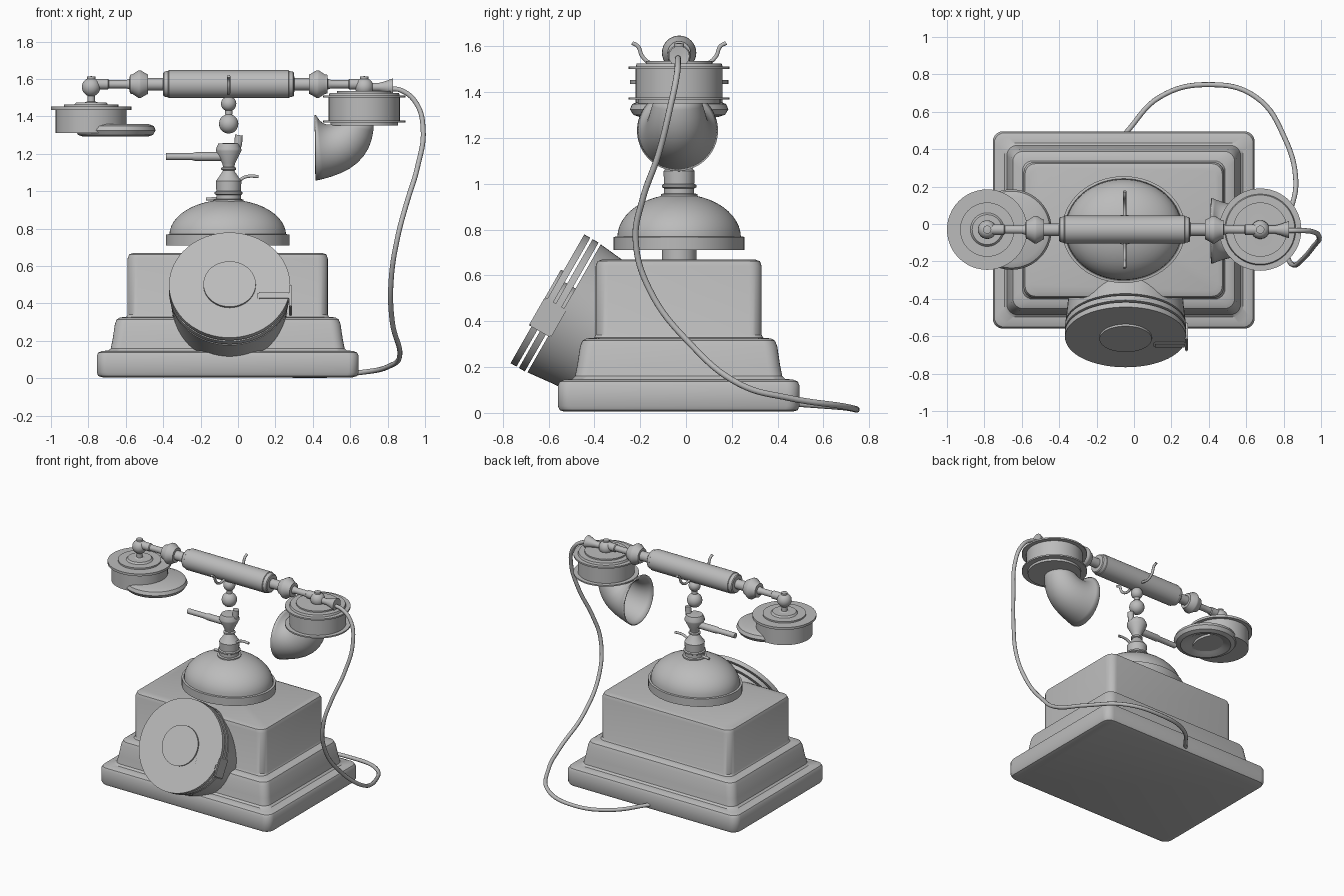
import bpy, bmesh, math
from mathutils import Matrix, Vector

if "Cube" in bpy.data.objects:
    bpy.data.objects.remove(bpy.data.objects["Cube"], do_unlink=True)

GREY = (0.5, 0.5, 0.5, 1)
grey = bpy.data.materials.new("plain grey")
grey.use_nodes = True
grey.diffuse_color = GREY
grey.node_tree.nodes["Principled BSDF"].inputs["Base Color"].default_value = GREY

CX, CY = -0.05, -0.03          # centre of the body
EAR_X, MIC_X = -0.785, 0.675   # the two ends of the handset


def finish(name, bm, matrix=Matrix(), angle=35):
    bmesh.ops.remove_doubles(bm, verts=bm.verts, dist=1e-5)
    bmesh.ops.recalc_face_normals(bm, faces=bm.faces)
    mesh = bpy.data.meshes.new(name)
    bm.to_mesh(mesh)
    bm.free()
    mesh.materials.append(grey)
    mesh.shade_smooth()
    mesh.set_sharp_from_angle(angle=math.radians(angle))
    ob = bpy.data.objects.new(name, mesh)
    ob.matrix_world = matrix
    bpy.context.collection.objects.link(ob)
    return ob


def loft(name, rings, matrix=Matrix(), caps=True):
    """Skin a list of closed rings that all have the same point count."""
    bm = bmesh.new()
    rows = [[bm.verts.new(p) for p in ring] for ring in rings]
    n = len(rows[0])
    for a, b in zip(rows, rows[1:]):
        for i in range(n):
            j = (i + 1) % n
            bm.faces.new((a[i], a[j], b[j], b[i]))
    if caps:
        bm.faces.new(rows[0])
        bm.faces.new(rows[-1])
    return finish(name, bm, matrix)


def circle(n=40):
    return [(math.cos(math.tau * i / n), math.sin(math.tau * i / n)) for i in range(n)]


def lathe(name, profile, matrix=Matrix(), n=40):
    """Turn (radius, height) points about the local z axis."""
    return loft(name, [[(max(r, 1e-4) * c, max(r, 1e-4) * s, z) for c, s in circle(n)]
                       for r, z in profile], matrix)


def ball(r, z, steps=10):
    return [(r * math.sin(math.pi * i / steps), z - r * math.cos(math.pi * i / steps))
            for i in range(steps + 1)]


def at(x, y=CY, z=0):
    return Matrix.Translation((x, y, z))


def tube(name, points, radius):
    curve = bpy.data.curves.new(name, "CURVE")
    curve.dimensions = "3D"
    curve.bevel_depth = radius
    curve.bevel_resolution = 3
    curve.use_fill_caps = True
    curve.resolution_u = 8
    spline = curve.splines.new("BEZIER")
    spline.bezier_points.add(len(points) - 1)
    for bp, p in zip(spline.bezier_points, points):
        bp.co = p
        bp.handle_left_type = bp.handle_right_type = "AUTO"
    curve.materials.append(grey)
    ob = bpy.data.objects.new(name, curve)
    bpy.context.collection.objects.link(ob)


def box(name, size, matrix, bevel=0.006):
    bm = bmesh.new()
    bmesh.ops.create_cube(bm, size=1, matrix=Matrix.Diagonal((*size, 1)))
    bmesh.ops.bevel(bm, geom=bm.edges[:], offset=bevel, segments=2, affect="EDGES")
    return finish(name, bm, matrix)


# Stepped housing: rounded rectangles inset as they rise
def rounded_rect(inset, z, hx=0.70, hy=0.5275, r=0.055, steps=6):
    pts = []
    for k, (sx, sy) in enumerate([(1, 1), (-1, 1), (-1, -1), (1, -1)]):
        for i in range(steps + 1):
            a = math.pi / 2 * (k + i / steps)
            pts.append((sx * (hx - inset - r) + r * math.cos(a),
                        sy * (hy - inset - r) + r * math.sin(a), z))
    return pts


steps = [(.03, .005), (.008, .012), (0, .03), (0, .12), (.008, .137), (.03, .146),
         (.062, .148), (.075, .16), (.085, .21), (.097, .29), (.107, .315), (.125, .325),
         (.158, .328), (.165, .34), (.165, .64), (.173, .662), (.195, .67)]
loft("housing", [rounded_rect(i, z) for i, z in steps], at(-0.055, -0.032))

# Elliptical bell on a short neck
dome = [(0.312 * math.cos(a), 0.765 + 0.19 * math.sin(a))
        for a in [math.pi / 2 * i / 12 for i in range(13)]]
lathe("bell", [(0, .71), (.33, .71), (.33, .768), (.315, .77)] + dome,
      at(-0.055) @ Matrix.Diagonal((1, 0.865, 1, 1)), 64)
lathe("bell_neck", [(.075, .65), (.075, .73)], at(CX))

# Stem and cradle switch
lathe("stem", [(.08, .93), (.08, .955), (.066, .958), (.066, .98), (.075, .985), (.075, .995),
               (.066, 1.0), (.068, 1.055), (.06, 1.065), (.036, 1.10), (.03, 1.11),
               (.04, 1.115), (.04, 1.125), (.03, 1.13), (.035, 1.15), (.068, 1.215),
               (.068, 1.225), (.055, 1.255), (0, 1.258)], at(CX))
lathe("switch_lever", [(.024, 0), (.024, .14), (.019, .16), (.019, .30)],
      at(-0.085, CY, 1.185) @ Matrix.Rotation(-math.pi / 2, 4, "Y"), 16)
tube("switch_hook", [(-.03, CY, 1.20), (-.005, CY, 1.235), (.005, CY, 1.30)], 0.022)
tube("upper_latch", [(0, CY, 1.05), (.03, CY, 1.072), (.06, CY, 1.08), (.11, CY, 1.078)], 0.009)
tube("lower_latch", [(-.17, CY, .957), (-.10, CY, .962)], 0.009)

# Pendant balls below the handle
lathe("pendant", ball(.052, 1.36)[:-1] + [(.02, 1.41), (.02, 1.43)] + ball(.041, 1.468)[1:-1]
      + [(.025, 1.51)], at(CX), 24)

# Handset bar, turned about x and symmetrical
half = [(.075, 0), (.075, .32), (.071, .323), (.066, .345), (.06, .35), (.034, .351), (.034, .43),
        (.052, .43), (.056, .44), (.074, .47), (.074, .482), (.052, .515), (.05, .528),
        (.028, .53), (.022, .55), (.022, .64), (.028, .645), (.028, .73)]
lathe("handle", [(r, -d) for r, d in half[:0:-1]] + half,
      at(CX, CY, 1.572) @ Matrix.Rotation(math.pi / 2, 4, "Y"), 32)
for side, name in ((-1, "front_prong"), (1, "back_prong")):
    tube(name, [(CX, CY + side * d, z) for d, z in
                ((.05, 1.53), (.12, 1.525), (.16, 1.555), (.18, 1.60), (.205, 1.615))], 0.009)

# Joint balls at both ends
for x, name in ((EAR_X, "ear_joint"), (MIC_X, "mouth_joint")):
    lathe(name, [(.035, 1.455), (.035, 1.475), (.02, 1.48), (.02, 1.51)] + ball(.05, 1.557)[2:-2]
          + [(.022, 1.60), (.022, 1.612), (0, 1.615)], at(x), 24)

# Earpiece with its dished cup
lathe("earpiece", [(0, 1.31), (.19, 1.31), (.19, 1.435), (.215, 1.435), (.215, 1.452),
                   (.145, 1.452), (.145, 1.463), (.09, 1.463), (.08, 1.475), (0, 1.475)],
      at(EAR_X), 48)
lathe("ear_cup", [(0, 1.315), (.03, 1.315), (.05, 1.33), (.09, 1.325), (.13, 1.303), (.17, 1.291),
                  (.20, 1.301), (.215, 1.325), (.205, 1.348), (.175, 1.36), (0, 1.36)],
      at(-0.655), 48)

# Mouthpiece drum
lathe("mouthpiece", [(0, 1.35), (.18, 1.35), (.18, 1.367), (.22, 1.367), (.22, 1.377), (.19, 1.377),
                     (.19, 1.50), (.22, 1.50), (.22, 1.511), (.19, 1.511), (.185, 1.525),
                     (.145, 1.525), (.145, 1.535), (.06, 1.535), (0, 1.538)], at(MIC_X), 48)

# Curved horn: each section spans an inner and an outer point in the xz plane
sections = [((.52, 1.365), (.727, 1.365)), ((.50, 1.36), (.722, 1.28)), ((.483, 1.355), (.68, 1.185)),
            ((.46, 1.36), (.60, 1.115)), ((.435, 1.378), (.50, 1.075)), ((.415, 1.41), (.415, 1.055))]
rings = []
for (x0, z0), (x1, z1) in sections:
    a, b = Vector((x0, CY - .007, z0)), Vector((x1, CY - .007, z1))
    mid, arm = (a + b) / 2, (b - a) / 2
    rings.append([mid + arm * c + Vector((0, arm.length * s, 0)) for c, s in circle()])
horn = loft("horn", rings, caps=False)
sub = horn.modifiers.new("smooth", "SUBSURF")
sub.levels = sub.render_levels = 1
wall = horn.modifiers.new("wall", "SOLIDIFY")
wall.thickness = 0.008
wall.offset = -1

# Cord socket and cord
lathe("cord_socket", [(.022, 0), (.022, .08), (.03, .11), (.045, .15), (.045, .155), (0, .15)],
      at(MIC_X, CY, 1.557) @ Matrix.Rotation(math.pi / 2, 4, "Y"), 24)
tube("cord", [(.81, -.035, 1.548), (.87, -.035, 1.54), (.95, -.04, 1.475), (.99, -.07, 1.33),
              (.96, -.12, 1.13), (.90, -.19, .93), (.855, -.22, .76), (.82, -.16, .54),
              (.825, .02, .30), (.865, .235, .125), (.81, .45, .065), (.65, .68, .03),
              (.4, .745, .014), (.14, .68, .025), (-.05, .48, .04)], 0.0135)

# Tilted dial: spaced discs in front of a drum
dial = at(-0.045, -0.605, 0.498) @ Matrix.Rotation(math.radians(60.2), 4, "X")
for i, (front, back) in enumerate(((0, .03), (.042, .072))):
    lathe(f"dial_disc_{i + 1}", [(.324, -back), (.324, -front)], dial, 64)
lathe("dial_core", [(.1, -.1), (.1, -.01)], dial)
lathe("dial_drum", [(.30, -.40), (.31, -.20), (.322, -.084)], dial, 64)
lathe("dial_hub", [(.14, -.01), (.14, .012)], dial, 48)
box("finger_stop", (.17, .045, .014), dial @ at(.235, -.07, .006))
box("finger_stop_bracket", (.016, .14, .11), dial @ at(.325, -.07, -.042))
